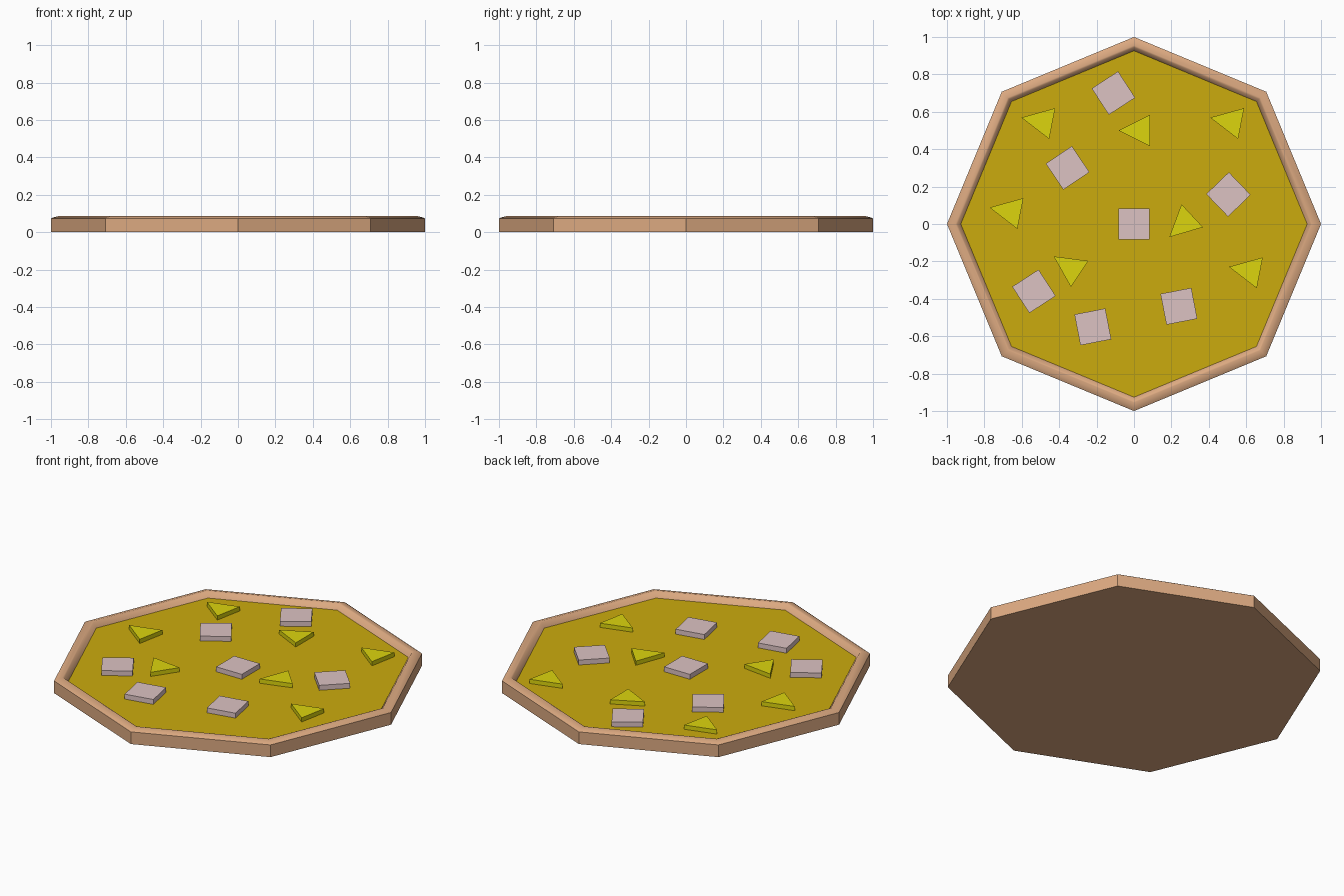
import bpy, bmesh
from math import radians, cos, sin, pi

if "Cube" in bpy.data.objects:
    bpy.data.objects.remove(bpy.data.objects["Cube"])


def material(name, rgb):
    m = bpy.data.materials.new(name)
    m.diffuse_color = (*rgb, 1)
    m.use_nodes = True
    m.node_tree.nodes["Principled BSDF"].inputs["Base Color"].default_value = m.diffuse_color
    return m


def finish(name, bm, mat):
    bmesh.ops.recalc_face_normals(bm, faces=bm.faces)
    me = bpy.data.meshes.new(name)
    bm.to_mesh(me)
    bm.free()
    me.materials.append(mat)
    ob = bpy.data.objects.new(name, me)
    bpy.context.collection.objects.link(ob)
    return ob


def prism(name, points, z0, z1, mat):
    bm = bmesh.new()
    lo = [bm.verts.new((x, y, z0)) for x, y in points]
    hi = [bm.verts.new((x, y, z1)) for x, y in points]
    n = len(points)
    bm.faces.new(lo[::-1])
    bm.faces.new(hi)
    for i in range(n):
        j = (i + 1) % n
        bm.faces.new((lo[i], lo[j], hi[j], hi[i]))
    return finish(name, bm, mat)


def octagon(r):
    return [(r * cos(i * pi / 4), r * sin(i * pi / 4)) for i in range(8)]


def place(ob, x, y, deg):
    ob.location = (x, y, 0)
    ob.rotation_euler.z = radians(deg)


crust_mat = material("crust", (0.72, 0.40, 0.22))
cheese_mat = material("cheese", (0.60, 0.41, 0.004))
ham_mat = material("ham", (0.72, 0.54, 0.54))
pineapple_mat = material("pineapple", (0.72, 0.66, 0.004))

CHEESE = 0.055

# Octagonal crust: rounded rim profile (radius, height), closed underneath
profile = [(1, 0), (1, 0.072), (0.99, 0.078), (0.955, 0.087),
           (0.945, 0.083), (0.925, CHEESE - 0.002)]
bm = bmesh.new()
rings = [[bm.verts.new((x, y, z)) for x, y in octagon(r)] for r, z in profile]
for a, b in zip(rings, rings[1:]):
    for i in range(8):
        j = (i + 1) % 8
        bm.faces.new((a[i], a[j], b[j], b[i])).smooth = True
bm.faces.new(rings[0][::-1])
crust = finish("crust", bm, crust_mat)
bpy.context.view_layer.objects.active = crust
crust.select_set(True)
bpy.ops.object.shade_smooth_by_angle(angle=radians(40))

# Cheese layer
prism("cheese", octagon(0.926), CHEESE - 0.01, CHEESE, cheese_mat)

# Ham squares: x, y, rotation
h = 0.084
square = [(-h, -h), (h, -h), (h, h), (-h, h)]
for i, spot in enumerate([(0, 0, 0), (-0.11, 0.70, 33), (-0.355, 0.30, 34),
                          (0.505, 0.158, 44), (-0.535, -0.36, 33),
                          (-0.22, -0.55, 11), (0.24, -0.44, 11)]):
    place(prism(f"ham_{i + 1}", square, CHEESE - 0.005, 0.084, ham_mat), *spot)

# Pineapple wedges: x, y, rotation
wedge = [(-h, 0), (h, -h), (h, h)]
for i, spot in enumerate([(0.002, 0.50, 0), (-0.52, 0.553, -11), (0.49, 0.553, -11),
                          (-0.69, 0.072, -11), (0.25, -0.013, 43),
                          (-0.36, -0.22, -34), (0.59, -0.245, -11)]):
    place(prism(f"pineapple_{i + 1}", wedge, CHEESE - 0.005, 0.08, pineapple_mat), *spot)
